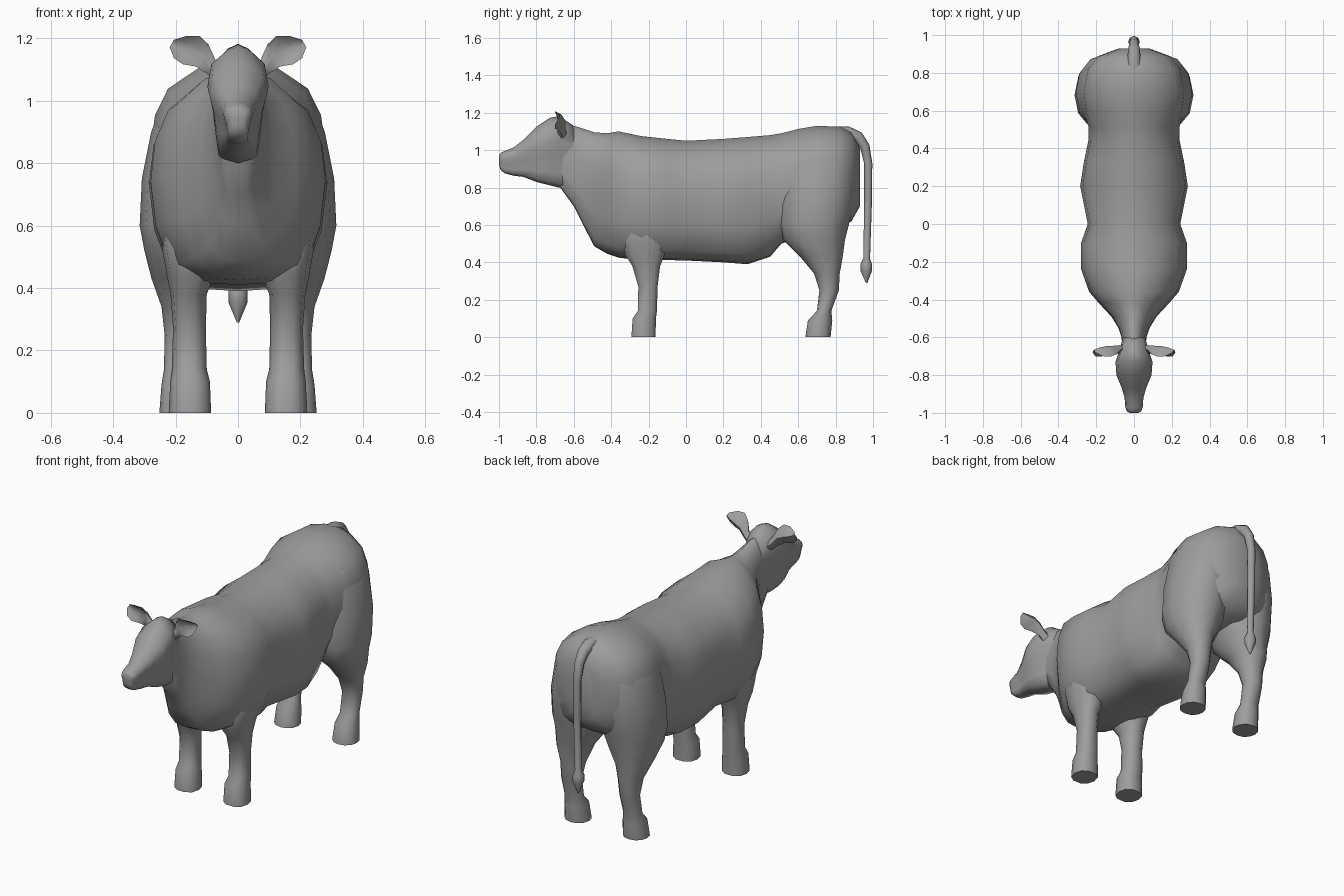
import bpy, bmesh, math
from mathutils import Vector

cube = bpy.data.objects.get("Cube")
if cube:
    bpy.data.objects.remove(cube, do_unlink=True)

grey = bpy.data.materials.new("plain_grey")
grey.use_nodes = True
colour = (0.34, 0.34, 0.34, 1)
grey.diffuse_color = colour
grey.node_tree.nodes["Principled BSDF"].inputs["Base Color"].default_value = colour


def loft(name, rings, angle=50):
    """Skin a list of equal closed rings and close both ends."""
    bm = bmesh.new()
    loops = [[bm.verts.new(p) for p in ring] for ring in rings]
    n = len(loops[0])
    for a, b in zip(loops, loops[1:]):
        for i in range(n):
            j = (i + 1) % n
            bm.faces.new((a[i], a[j], b[j], b[i]))
    bm.faces.new(loops[0])
    bm.faces.new(loops[-1])
    bmesh.ops.recalc_face_normals(bm, faces=bm.faces)
    mesh = bpy.data.meshes.new(name)
    bm.to_mesh(mesh)
    bm.free()
    mesh.materials.append(grey)
    obj = bpy.data.objects.new(name, mesh)
    bpy.context.collection.objects.link(obj)
    bpy.ops.object.select_all(action='DESELECT')
    obj.select_set(True)
    bpy.context.view_layer.objects.active = obj
    bpy.ops.object.shade_smooth_by_angle(angle=math.radians(angle))


def section(profile, y, low, high, width):
    """Symmetric cross-section from a half profile in unit coordinates."""
    right = [Vector((u * width, y, low + v * (high - low))) for u, v in profile]
    left = [Vector((-p.x, p.y, p.z)) for p in right[-2:0:-1]]
    return right + left


def level(side, z, x0, x1, y0, y1, n, power):
    """Horizontal rounded ring between x0..x1 and y0..y1."""
    ring = []
    for i in range(n):
        a = math.tau * i / n
        c, s = math.cos(a), math.sin(a)
        c = math.copysign(abs(c) ** power, c)
        s = math.copysign(abs(s) ** power, s)
        ring.append(Vector((side * ((x0 + x1) / 2 + c * (x1 - x0) / 2),
                            (y0 + y1) / 2 + s * (y1 - y0) / 2, z)))
    return ring


# Torso and neck: y, bottom, top, half width
body_profile = [(0, 0), (.42, .01), (.76, .08), (.94, .28), (1, .5),
                (.95, .69), (.8, .84), (.45, .955), (.12, 1), (0, 1)]
body = [(-.68, .81, 1.15, .06), (-.6, .70, 1.13, .066), (-.55, .6, 1.115, .083),
        (-.49, .485, 1.095, .12), (-.42, .445, 1.09, .185), (-.36, .425, 1.1, .237),
        (-.24, .41, 1.075, .28), (-.1, .412, 1.06, .28), (0, .41, 1.05, .245),
        (.2, .4, 1.06, .285), (.33, .39, 1.07, .265), (.45, .43, 1.08, .24),
        (.51, .5, 1.09, .24), (.6, .53, 1.113, .265), (.7, .56, 1.13, .28),
        (.82, .58, 1.125, .255), (.885, .62, 1.095, .2), (.93, .7, 1.01, .08)]
loft("torso", [section(body_profile, *r) for r in body])

# Head
head_profile = [(0, 0), (.64, .04), (.72, .2), (.83, .45), (1, .65),
                (.87, .85), (.4, .96), (0, 1)]
head = [(-1, .92, .972, .022), (-.992, .895, .985, .038), (-.97, .876, .995, .046),
        (-.92, .863, 1.015, .05), (-.87, .857, 1.055, .064), (-.8, .83, 1.125, .093),
        (-.73, .812, 1.172, .098), (-.68, .8, 1.182, .082), (-.6, .8, 1.13, .058)]
loft("head", [section(head_profile, *r) for r in head], 70)

# Legs: z, inner x, outer x, front y, back y
front_leg = [(0, .086, .222, -.295, -.16), (.1, .09, .217, -.288, -.158),
             (.14, .1, .212, -.26, -.153), (.27, .103, .208, -.257, -.15),
             (.38, .1, .216, -.29, -.135), (.44, .075, .228, -.33, -.11),
             (.52, .06, .242, -.35, -.08), (.6, .06, .25, -.33, -.08),
             (.7, .08, .22, -.3, -.12)]
hind_leg = [(0, .113, .252, .638, .773), (.09, .12, .245, .652, .782),
            (.14, .13, .237, .7, .777), (.25, .13, .235, .713, .817),
            (.34, .115, .245, .685, .822), (.43, .09, .277, .61, .838),
            (.52, .03, .3, .52, .85), (.6, 0, .315, .495, .87),
            (.75, -.02, .308, .49, .9), (.9, -.02, .278, .5, .905),
            (1, 0, .24, .52, .89), (1.04, .04, .18, .56, .86)]

# Ear from root to tip: x, y, z, half height, bowl depth, thickness
ear = [(.045, -.665, 1.075, .03, -.03, .03), (.085, -.665, 1.108, .026, -.022, .022),
       (.115, -.69, 1.145, .041, .01, .045), (.15, -.702, 1.162, .053, .028, .055),
       (.185, -.7, 1.172, .041, .026, .045), (.212, -.68, 1.183, .014, .006, .014)]


def ear_ring(side, x, y, z, height, bowl, thick):
    """Crescent that is hollow towards the front."""
    inner = [(u, bowl) for u in (-1, -.5, 0, .5, 1)]
    outer = [(u, thick) for u in (.6, 0, -.6)]
    return [Vector((side * (x - .5 * u * height), y + d * (1 - u * u), z + .86 * u * height))
            for u, d in inner + outer]


for side, word in ((1, "left"), (-1, "right")):
    loft(word + "_front_leg", [level(side, *r, 10, .85) for r in front_leg])
    loft(word + "_hind_leg", [level(side, *r, 12, .95) for r in hind_leg])
    loft(word + "_ear", [ear_ring(side, *r) for r in ear])

# Tail with tuft: y, z, radius
tail = [(.8, 1.08, .045), (.87, 1.09, .036), (.92, 1.07, .031), (.956, 1.02, .026),
        (.974, .93, .022), (.974, .75, .021), (.966, .42, .018),
        (.964, .39, .031), (.964, .355, .031), (.966, .29, .004)]
rings = []
for i, (y, z, r) in enumerate(tail):
    a, b = tail[max(i - 1, 0)], tail[min(i + 1, len(tail) - 1)]
    along = Vector((0, b[0] - a[0], b[1] - a[1])).normalized()
    across = Vector((1, 0, 0)).cross(along)
    rings.append([Vector((0, y, z)) + r * (Vector((math.cos(t), 0, 0)) + across * math.sin(t))
                  for t in (math.tau * k / 8 for k in range(8))])
loft("tail", rings)
